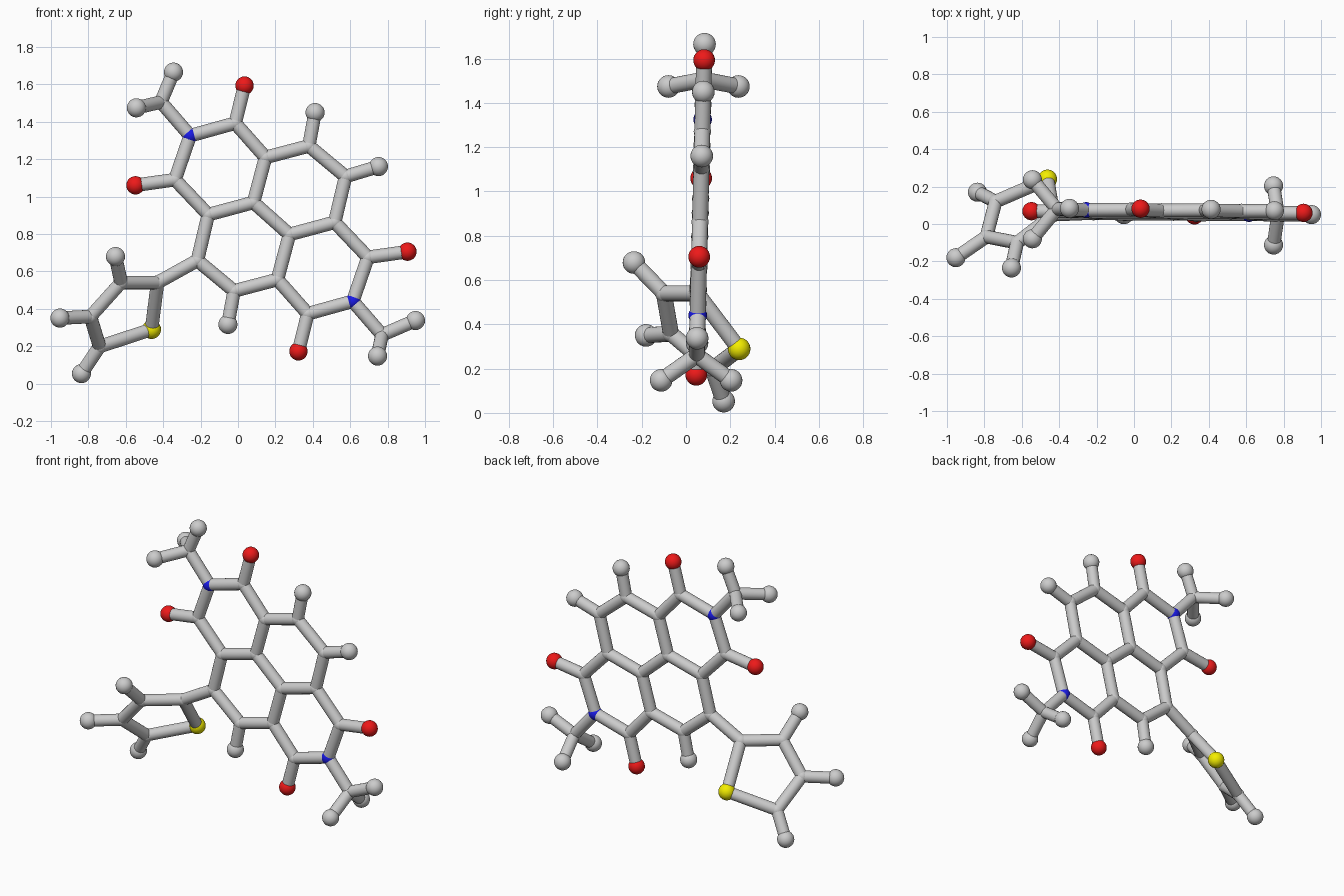
import bpy, math
from mathutils import Vector

if "Cube" in bpy.data.objects:
    bpy.data.objects.remove(bpy.data.objects["Cube"])

RADIUS = {"C": 0.039, "N": 0.042, "O": 0.049, "H": 0.051, "S": 0.051}
NAME = {"C": "carbon", "N": "nitrogen", "O": "oxygen", "H": "hydrogen", "S": "sulphur"}
COLOR = {"N": (0.01, 0.01, 0.8, 1), "O": (0.85, 0.01, 0.01, 1), "S": (0.9, 0.85, 0.0, 1)}
BOND_R = 0.036


def plane_y(z):
    # the flat core leans back very slightly
    return 0.042 + 0.025 * z


atoms = []


def add(kind, x, z, y=None):
    atoms.append((kind, Vector((x, plane_y(z) if y is None else y, z))))


# Half of the flat fused core; the other half is its half-turn about the centre
CX, CZ = 0.179, 0.8825
half = [("C", -0.412, 1.505), ("N", -0.256, 1.325), ("C", -0.015, 1.392), ("O", 0.035, 1.593),
        ("C", -0.337, 1.09), ("O", -0.548, 1.06), ("C", -0.159, 0.903), ("C", 0.083, 0.968),
        ("C", 0.147, 1.209), ("C", 0.379, 1.27), ("H", 0.412, 1.449), ("C", 0.575, 1.107)]
for kind, x, z in half:
    add(kind, x, z)
    add(kind, 2 * CX - x, 2 * CZ - z)
add("H", 0.751, 1.16)

# Methyl hydrogens: one in the plane and a pair either side of it
for x, z, px, pz in [(-0.345, 1.665, -0.543, 1.474), (0.949, 0.337, 0.746, 0.147)]:
    add("H", x, z)
    for s in (-1, 1):
        add("H", px, pz, plane_y(pz) + s * 0.158)

# Twisted five-sided side ring
for a in [("C", -0.43, 0.54, 0.05), ("S", -0.4625, 0.289, 0.24), ("C", -0.625, 0.54, -0.1),
          ("H", -0.655, 0.679, -0.235), ("C", -0.789, 0.358, -0.068), ("H", -0.952, 0.35, -0.18),
          ("C", -0.74, 0.198, 0.12), ("H", -0.837, 0.053, 0.17)]:
    add(*a)

mats = {}
for k, c in COLOR.items():
    mats[k] = bpy.data.materials.new(NAME[k] + "_color")
    mats[k].diffuse_color = c


def finish(name, mat=None):
    ob = bpy.context.object
    ob.name = name
    if mat:
        ob.data.materials.append(mat)
    bpy.ops.object.shade_smooth_by_angle(angle=math.radians(40))


# Atom balls
for kind, p in atoms:
    bpy.ops.mesh.primitive_uv_sphere_add(segments=24, ring_count=14, radius=RADIUS[kind], location=p)
    finish(NAME[kind] + "_ball", mats.get(kind))

# Bond rods join every pair of close neighbours
for i, (ka, a) in enumerate(atoms):
    for kb, b in atoms[i + 1:]:
        d = b - a
        limit = 0.34 if "S" in (ka, kb) else 0.29
        if d.length > limit or ka == kb == "H":
            continue
        bpy.ops.mesh.primitive_cylinder_add(vertices=20, radius=BOND_R, depth=d.length,
                                            location=(a + b) / 2,
                                            rotation=d.to_track_quat("Z", "Y").to_euler())
        finish("bond_rod")

for m in bpy.data.materials:
    if m.users and not m.is_grease_pencil:
        m.use_nodes = True
        m.node_tree.nodes["Principled BSDF"].inputs["Base Color"].default_value = m.diffuse_color
